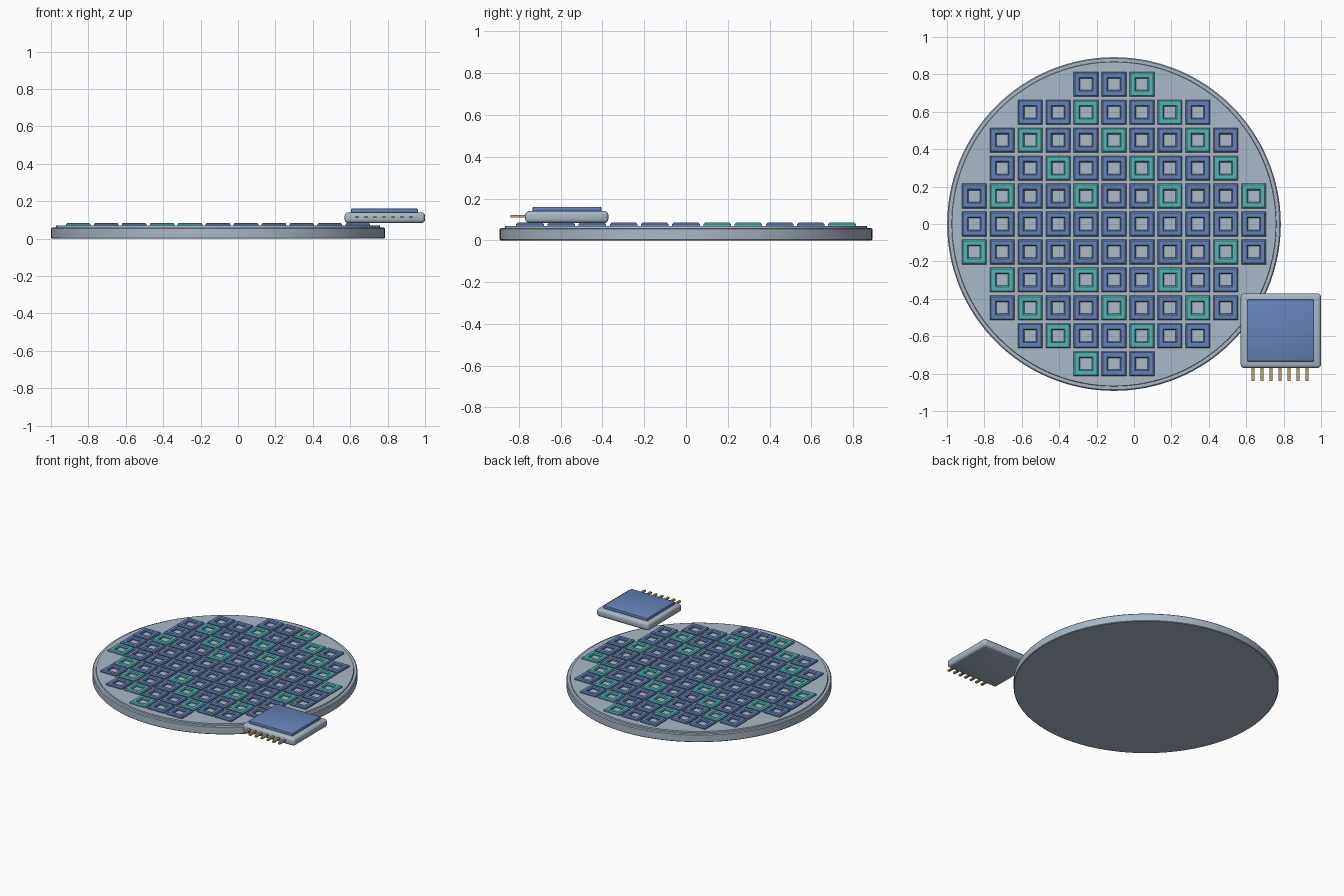
import bpy, bmesh, math

cube = bpy.data.objects.get("Cube")
if cube:
    bpy.data.objects.remove(cube, do_unlink=True)

CX = -0.107          # wafer centre in x
PITCH = 0.1494       # die spacing
FLOOR = 0.069        # top of the wafer


def material(name, rgb):
    m = bpy.data.materials.new(name)
    m.use_nodes = True
    m.diffuse_color = (*rgb, 1)
    m.node_tree.nodes["Principled BSDF"].inputs["Base Color"].default_value = (*rgb, 1)
    return m


silver = material("silver grey", (0.40, 0.48, 0.57))
blue = material("die blue", (0.13, 0.23, 0.48))
teal = material("die teal", (0.09, 0.45, 0.47))
gold = material("pin gold", (0.52, 0.36, 0.15))


def finish(bm, name, mat):
    mesh = bpy.data.meshes.new(name)
    bm.to_mesh(mesh)
    bm.free()
    mesh.materials.append(mat)
    obj = bpy.data.objects.new(name, mesh)
    bpy.context.collection.objects.link(obj)
    return obj


def smooth(obj):
    bpy.ops.object.select_all(action="DESELECT")
    obj.select_set(True)
    bpy.context.view_layer.objects.active = obj
    bpy.ops.object.shade_smooth_by_angle(angle=math.radians(35))


def box(name, lo, hi, mat, bevel=0, segments=2):
    bm = bmesh.new()
    bmesh.ops.create_cube(bm, size=1)
    for v in bm.verts:
        v.co = [a + (c + 0.5) * (b - a) for a, b, c in zip(lo, hi, v.co)]
    if bevel:
        bmesh.ops.bevel(bm, geom=bm.edges[:], offset=bevel, segments=segments,
                        profile=0.5, affect="EDGES")
    obj = finish(bm, name, mat)
    if bevel:
        smooth(obj)
    return obj


def lathe(name, profile, mat, sides=128):
    """Closed disc from (radius, height) pairs, bottom to top."""
    bm = bmesh.new()
    rings = []
    for r, z in profile:
        rings.append([bm.verts.new((CX + r * math.cos(k * math.tau / sides),
                                    r * math.sin(k * math.tau / sides), z))
                      for k in range(sides)])
    for a, b in zip(rings, rings[1:]):
        for k in range(sides):
            n = (k + 1) % sides
            bm.faces.new((a[k], a[n], b[n], b[k]))
    bm.faces.new(rings[0][::-1])
    bm.faces.new(rings[-1])
    obj = finish(bm, name, mat)
    smooth(obj)


# Wafer slab with softened rim and a raised working surface
lathe("wafer", [(0.888, 0), (0.892, 0.004), (0.892, 0.054), (0.886, 0.06),
                (0.868, 0.06), (0.866, FLOOR)], silver)


# Dies: sloped square frames with an open centre
def add_frame(bm, x, y):
    rings = [[bm.verts.new((x + sx * h, y + sy * h, z))
              for sx, sy in ((-1, -1), (1, -1), (1, 1), (-1, 1))]
             for h, z in ((0.066, FLOOR), (0.066, 0.077), (0.059, 0.084),
                          (0.037, 0.084), (0.031, 0.077), (0.031, FLOOR))]
    for a, b in zip(rings, rings[1:]):
        for k in range(4):
            n = (k + 1) % 4
            bm.faces.new((a[k], a[n], b[n], b[k]))


def is_teal(i, j):
    plain_band = j == 0 or (j == -1 and abs(i) < 4)
    return (i + j) % 3 == 0 and not plain_band


groups = {False: bmesh.new(), True: bmesh.new()}
for i in range(-5, 6):
    for j in range(-5, 6):
        if i * i + j * j <= 26:
            add_frame(groups[is_teal(i, j)], CX + i * PITCH, j * PITCH)
finish(groups[False], "blue_dies", blue)
finish(groups[True], "teal_dies", teal)

# Packaged chip resting over the wafer edge
box("chip_body", (0.57, -0.77, 0.083), (1.0, -0.372, 0.14), silver, 0.018, 3)
box("chip_top_plate", (0.603, -0.735, 0.135), (0.963, -0.405, 0.16), blue, 0.006)

# Row of pins along the front of the chip
for k in range(7):
    x = 0.636 + k * 0.0483
    box(f"pin_{k + 1}", (x - 0.008, -0.84, 0.109), (x + 0.008, -0.76, 0.12), gold)
